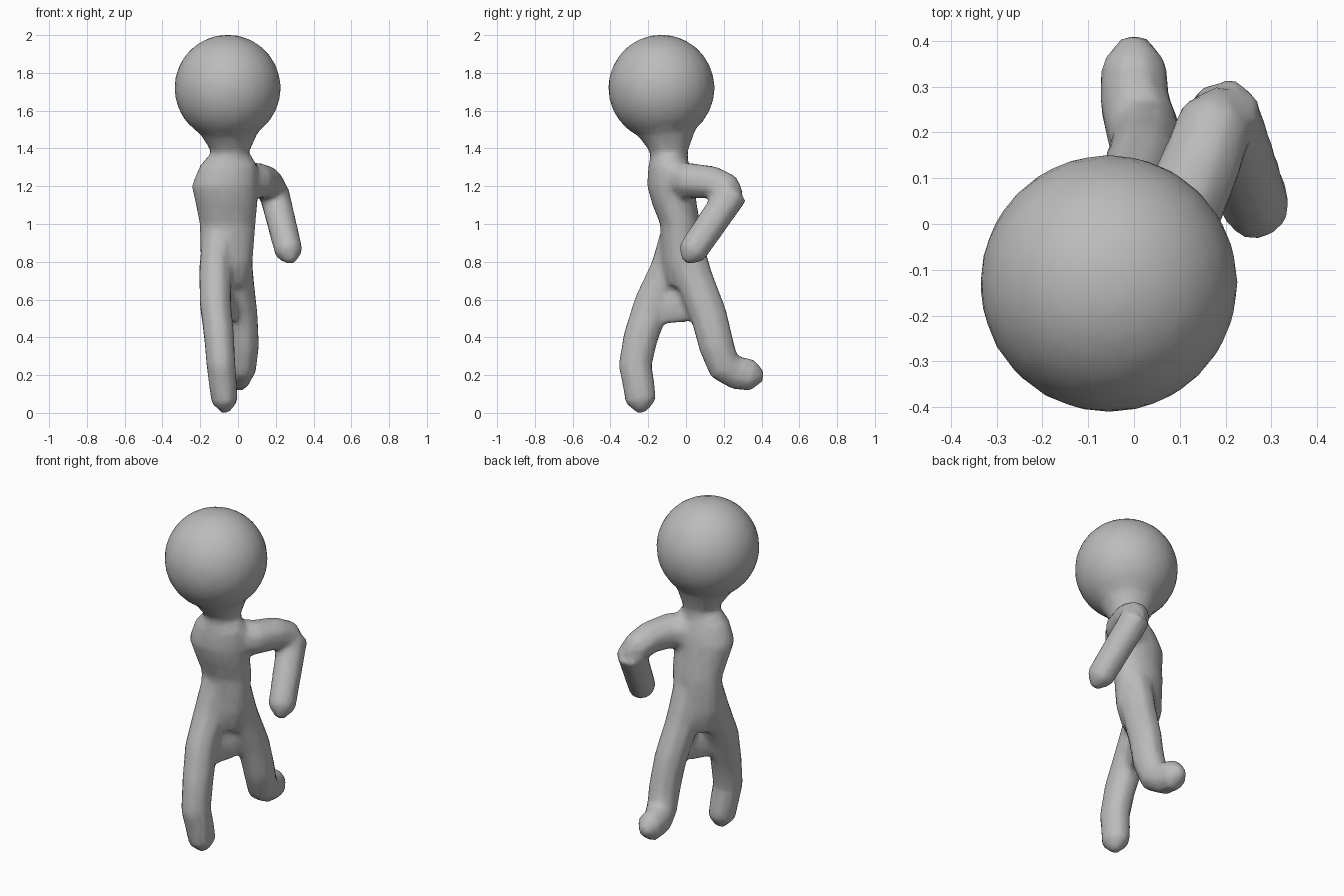
import bpy, bmesh, math
from mathutils import Vector

cube = bpy.data.objects.get("Cube")
if cube:
    bpy.data.objects.remove(cube, do_unlink=True)

clay = bpy.data.materials.new("plain_grey")
clay.use_nodes = True
grey = (.5, .5, .5, 1)
clay.diffuse_color = grey
clay.node_tree.nodes["Principled BSDF"].inputs["Base Color"].default_value = grey

UP = Vector((0, 0, 1))
body = bmesh.new()


def loft(rings, sides):
    """Skin a list of rings: centre, facing direction, half width, half depth."""
    loops = []
    for centre, facing, width, depth in rings:
        across = Vector((1, 0, 0))
        across = (across - facing * across.dot(facing)).normalized()
        through = facing.cross(across)
        loop = []
        for side in range(sides):
            angle = math.tau * (side + .5) / sides
            offset = across * width * math.cos(angle) + through * depth * math.sin(angle)
            loop.append(body.verts.new(centre + offset))
        loops.append(loop)
    for lower, upper in zip(loops, loops[1:]):
        for side in range(sides):
            after = (side + 1) % sides
            body.faces.new((lower[side], lower[after], upper[after], upper[side]))
    body.faces.new(loops[0][::-1])
    body.faces.new(loops[-1])


def limb(joints, start, end, depth):
    """Sweep a tube through the joints, tapering from start to end, with a blunt tip."""
    points = [Vector(joint) for joint in joints]
    steps = [(b - a).normalized() for a, b in zip(points, points[1:])]
    facings = [(a + b).normalized() for a, b in zip(steps[:1] + steps, steps + steps[-1:])]
    rings = []
    for index, (point, facing) in enumerate(zip(points, facings)):
        width = start + (end - start) * index / len(steps)
        rings.append((point, facing, width, width * depth))
    tip = points[-1] + steps[-1] * end * .8
    rings.append((tip, steps[-1], end * .35, end * .35))
    loft(rings, sides=8)


def column(levels, flatness):
    """Stack level rings, each given as x, y, z and half width."""
    rings = [(Vector((x, y, z)), UP, width, width * flatness) for x, y, z, width in levels]
    loft(rings, sides=16)


# Round head
head = bmesh.ops.create_uvsphere(body, u_segments=24, v_segments=14, radius=.283)
bmesh.ops.translate(body, verts=head["verts"], vec=(-.055, -.13, 1.72))

# Neck flaring up into the head and down into the shoulders
column([
    (-.05, -.09, 1.28, .11),
    (-.04, -.09, 1.38, .1),
    (-.05, -.11, 1.48, .155),
    (-.055, -.13, 1.56, .2)], flatness=1)

# Slim, slightly flattened torso
column([
    (-.06, -.03, .67, .1),
    (-.06, -.03, .8, .14),
    (-.055, -.03, 1, .15),
    (-.06, -.06, 1.1, .165),
    (-.07, -.08, 1.2, .178),
    (-.05, -.09, 1.31, .155),
    (-.04, -.09, 1.38, .1)], flatness=.72)

# Bent arm swung backwards: upper arm, then forearm and fist
limb([
    (0, -.06, 1.23),
    (.1, .02, 1.23),
    (.15, .14, 1.22),
    (.18, .23, 1.18)], start=.105, end=.085, depth=1)
limb([
    (.19, .25, 1.17),
    (.23, .14, 1.01),
    (.27, .03, .85)], start=.085, end=.078, depth=1.05)

# Leg striding forwards, with the foot pointing down
limb([
    (-.1, -.04, .92),
    (-.12, -.09, .76),
    (-.12, -.18, .58),
    (-.1, -.24, .4),
    (-.09, -.27, .25),
    (-.08, -.25, .15),
    (-.07, -.24, .06)], start=.095, end=.075, depth=1.15)

# Leg trailing behind, with the foot kicked back
limb([
    (-.02, -.02, .92),
    (-.005, .04, .72),
    (.02, .12, .52),
    (.03, .16, .36),
    (.02, .2, .25),
    (0, .27, .21),
    (0, .35, .2)], start=.095, end=.078, depth=1.15)

# Stretched skin between the thighs
limb([
    (-.1, -.18, .54),
    (0, .06, .57)], start=.03, end=.03, depth=3)

# Fuse the parts into one soft, low-poly skin
bmesh.ops.recalc_face_normals(body, faces=body.faces)
mesh = bpy.data.meshes.new("body")
body.to_mesh(mesh)
body.free()
mesh.materials.append(clay)
figure = bpy.data.objects.new("body", mesh)
bpy.context.collection.objects.link(figure)

fuse = figure.modifiers.new("fuse", "REMESH")
fuse.mode = "VOXEL"
fuse.voxel_size = .015
fuse.use_smooth_shade = True
soften = figure.modifiers.new("soften", "SMOOTH")
soften.iterations = 12
simplify = figure.modifiers.new("simplify", "DECIMATE")
simplify.ratio = .15
